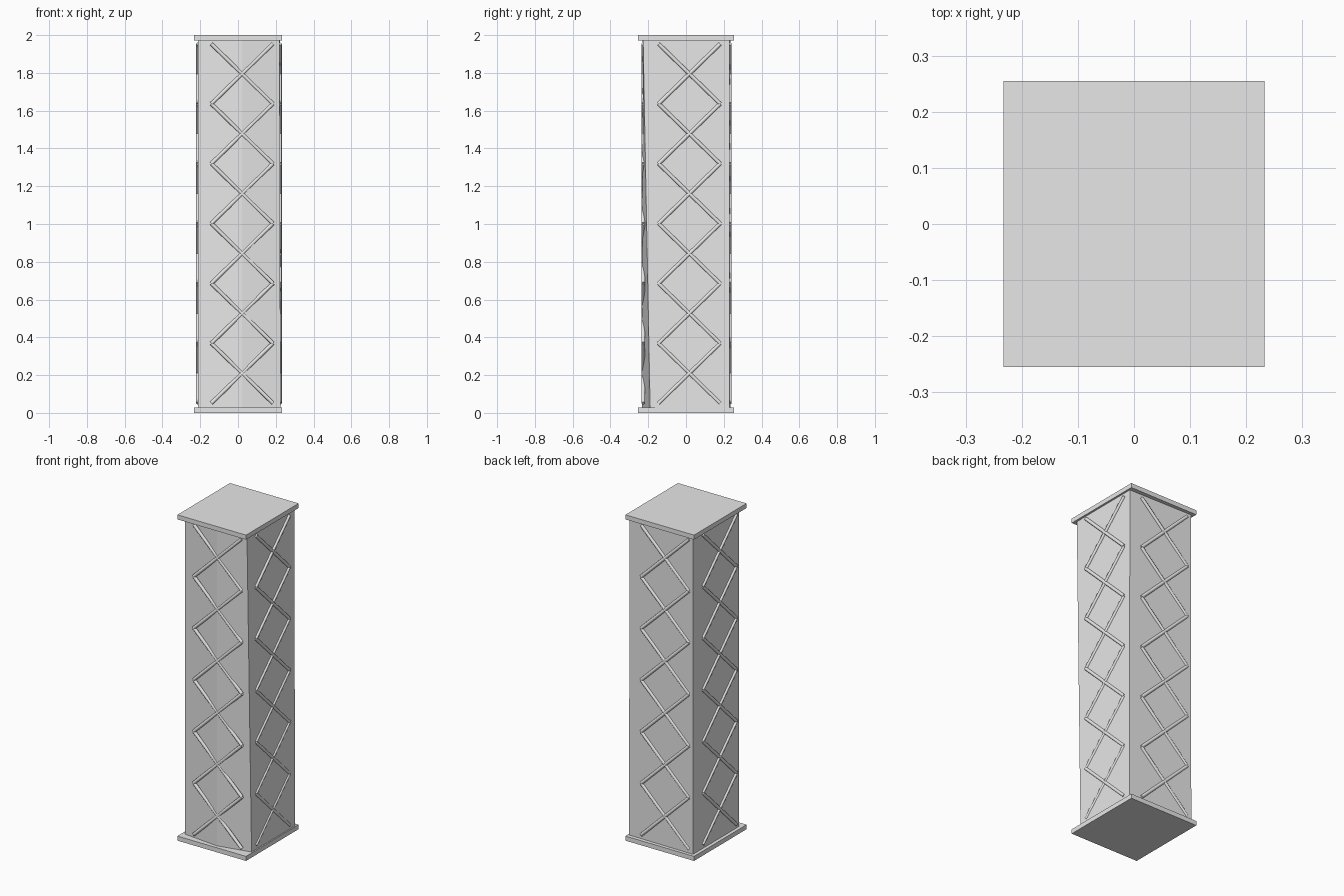
import bpy, bmesh, math
from mathutils import Vector, Matrix

if "Cube" in bpy.data.objects:
    bpy.data.objects.remove(bpy.data.objects["Cube"], do_unlink=True)

PLATE = 0.028
grey = bpy.data.materials.new("plain grey")
grey.use_nodes = True
grey.diffuse_color = (0.8, 0.8, 0.8, 1)
grey.node_tree.nodes["Principled BSDF"].inputs["Base Color"].default_value = (0.8, 0.8, 0.8, 1)


def finish(name, bm):
    bmesh.ops.recalc_face_normals(bm, faces=bm.faces)
    mesh = bpy.data.meshes.new(name)
    bm.to_mesh(mesh)
    bm.free()
    mesh.materials.append(grey)
    obj = bpy.data.objects.new(name, mesh)
    bpy.context.collection.objects.link(obj)
    return obj


# Square end plates
for name, z in (("base_plate", PLATE / 2), ("top_plate", 2 - PLATE / 2)):
    bm = bmesh.new()
    bmesh.ops.create_cube(bm, size=1, matrix=Matrix.Translation((0, 0, z)) @ Matrix.Diagonal((0.466, 0.51, PLATE, 1)))
    finish(name, bm)

# Shaft with a slight fold down the front and one corner drawn in at the foot
lower = [(-0.212, -0.21), (0.02, -0.234), (0.225, -0.19), (0.226, 0.231), (-0.213, 0.236)]
upper = [(-0.212, -0.21), (0.02, -0.231), (0.22, -0.227), (0.222, 0.229), (-0.212, 0.235)]
bm = bmesh.new()
rings = [[bm.verts.new((x, y, z)) for x, y in ring]
         for ring, z in ((lower, PLATE), (upper, 2 - PLATE))]
for i in range(5):
    j = (i + 1) % 5
    bm.faces.new((rings[0][i], rings[0][j], rings[1][j], rings[1][i]))
for ring in rings:
    bm.faces.new(ring)
finish("shaft", bm)


# Lattice: stacked crosses of thin round bars
def bar(bm, a, b, radius=0.010):
    d = b - a
    turn = Vector((0, 0, 1)).rotation_difference(d).to_matrix().to_4x4()
    bmesh.ops.create_cone(bm, cap_ends=True, segments=8, radius1=radius, radius2=radius,
                          depth=d.length, matrix=Matrix.Translation((a + b) / 2) @ turn)


def lattice(name, origin, along):
    bm = bmesh.new()
    side = Vector(along) * 0.163
    step = 0.317
    for i in range(6):
        mid = Vector((*origin, 0.21 + i * step))
        rise = Vector((0, 0, step / 2))
        for s in (-1, 1):
            bar(bm, mid - side * s - rise, mid + side * s + rise)
    obj = finish(name, bm)
    bpy.ops.object.select_all(action="DESELECT")
    obj.select_set(True)
    bpy.context.view_layer.objects.active = obj
    bpy.ops.object.shade_smooth_by_angle(angle=math.radians(50))


lattice("front_lattice", (0.022, -0.226), (1, 0, 0))
lattice("back_lattice", (-0.022, 0.232), (1, 0, 0))
lattice("left_lattice", (0.222, 0.018), (0, 1, 0))
lattice("right_lattice", (-0.212, -0.022), (0, 1, 0))
